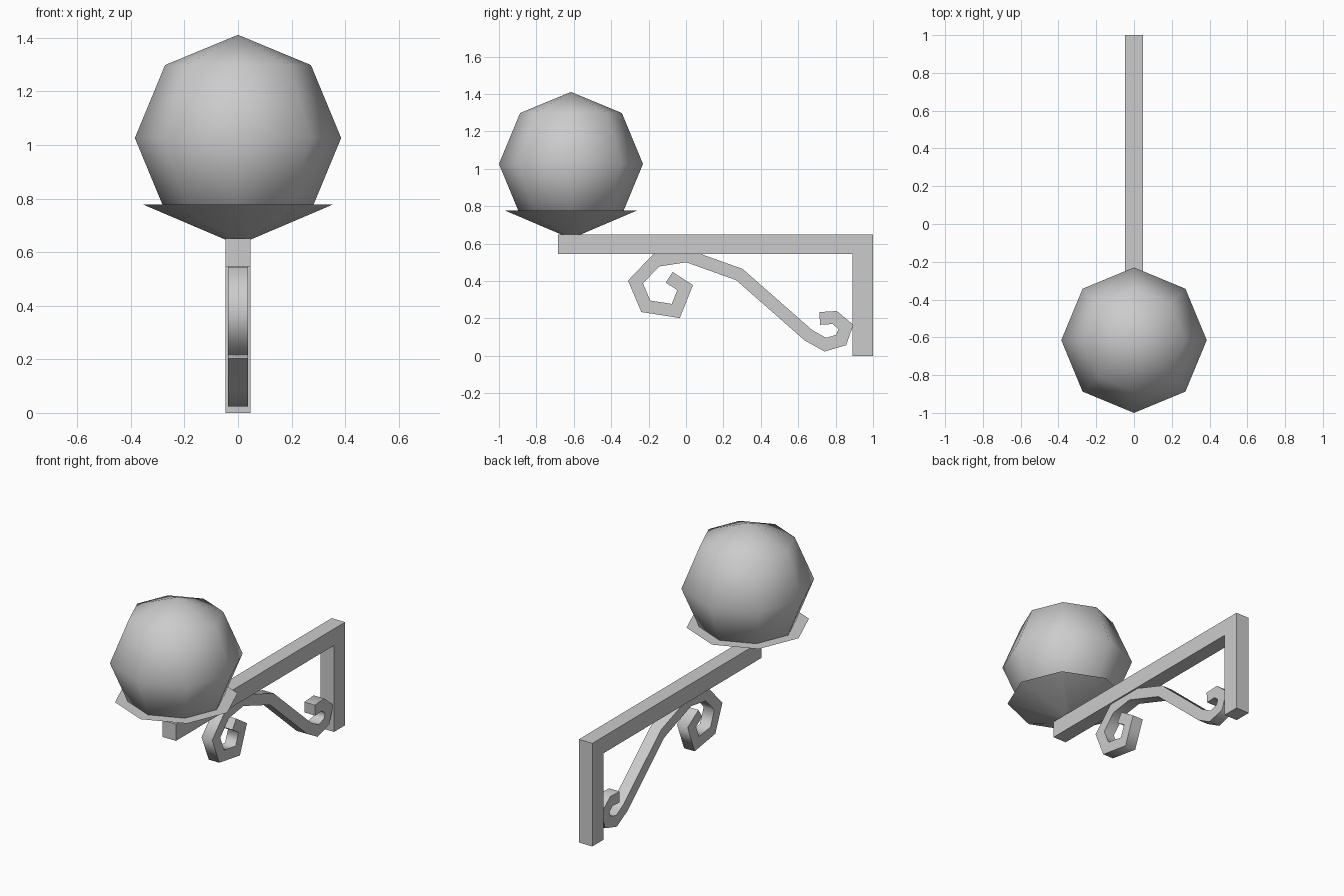
import bpy
import bmesh
import math
from mathutils import Vector

cube = bpy.data.objects.get("Cube")
if cube:
    bpy.data.objects.remove(cube, do_unlink=True)

GREY = (0.6, 0.6, 0.6, 1)
metal = bpy.data.materials.new("plain grey")
metal.use_nodes = True
metal.diffuse_color = GREY
metal.node_tree.nodes["Principled BSDF"].inputs["Base Color"].default_value = GREY


def finish(name, bm, smooth_angle=None):
    """Turn a bmesh into a named, coloured object."""
    bmesh.ops.recalc_face_normals(bm, faces=bm.faces)
    mesh = bpy.data.meshes.new(name)
    bm.to_mesh(mesh)
    bm.free()
    mesh.materials.append(metal)
    obj = bpy.data.objects.new(name, mesh)
    bpy.context.collection.objects.link(obj)
    if smooth_angle:
        bpy.ops.object.select_all(action="DESELECT")
        obj.select_set(True)
        bpy.context.view_layer.objects.active = obj
        bpy.ops.object.shade_smooth_by_angle(angle=math.radians(smooth_angle))
    return obj


def extrude_profile(bm, points, half_width):
    """Extrude a closed (y, z) outline sideways along x."""
    face = bm.faces.new([bm.verts.new((-half_width, y, z)) for y, z in points])
    result = bmesh.ops.extrude_face_region(bm, geom=[face])
    moved = [v for v in result["geom"] if isinstance(v, bmesh.types.BMVert)]
    bmesh.ops.translate(bm, verts=moved, vec=(2 * half_width, 0, 0))


def strip_outline(path, half):
    """Thicken a (y, z) path into a mitred closed outline."""
    points = [Vector(p) for p in path]
    dirs = [(b - a).normalized() for a, b in zip(points, points[1:])]
    left, right = [], []
    for i, p in enumerate(points):
        before, after = dirs[max(i - 1, 0)], dirs[min(i, len(dirs) - 1)]
        tangent = (before + after).normalized()
        normal = Vector((-tangent.y, tangent.x))
        offset = normal * half / tangent.dot(after)
        left.append(p + offset)
        right.append(p - offset)
    return left + right[::-1]


# Bracket: horizontal arm and wall post in one piece
bm = bmesh.new()
extrude_profile(bm, [(-0.685, 0.545), (0.89, 0.545), (0.89, 0), (1, 0),
                     (1, 0.65), (-0.685, 0.65)], 0.047)
finish("bracket", bm)

# Scroll brace under the arm
SCROLL = [(-0.09, 0.42), (-0.005, 0.365), (-0.055, 0.24), (-0.215, 0.265),
          (-0.27, 0.395), (-0.16, 0.51), (0.005, 0.535), (0.285, 0.435),
          (0.655, 0.11), (0.745, 0.06), (0.83, 0.085), (0.855, 0.155),
          (0.795, 0.205), (0.715, 0.2)]
bm = bmesh.new()
extrude_profile(bm, strip_outline(SCROLL, 0.034), 0.037)
finish("scroll_brace", bm, 82)

# Dish holding the globe
LAMP_Y = -0.615
bm = bmesh.new()
bmesh.ops.create_cone(bm, cap_ends=True, segments=8, radius1=0.05,
                      radius2=0.355, depth=0.13)
bmesh.ops.translate(bm, verts=bm.verts, vec=(0, LAMP_Y, 0.713))
finish("globe_dish", bm, 50)

# Globe
bm = bmesh.new()
bmesh.ops.create_uvsphere(bm, u_segments=8, v_segments=4, radius=0.385)
bmesh.ops.translate(bm, verts=bm.verts, vec=(0, LAMP_Y, 1.026))
finish("globe", bm, 60)
